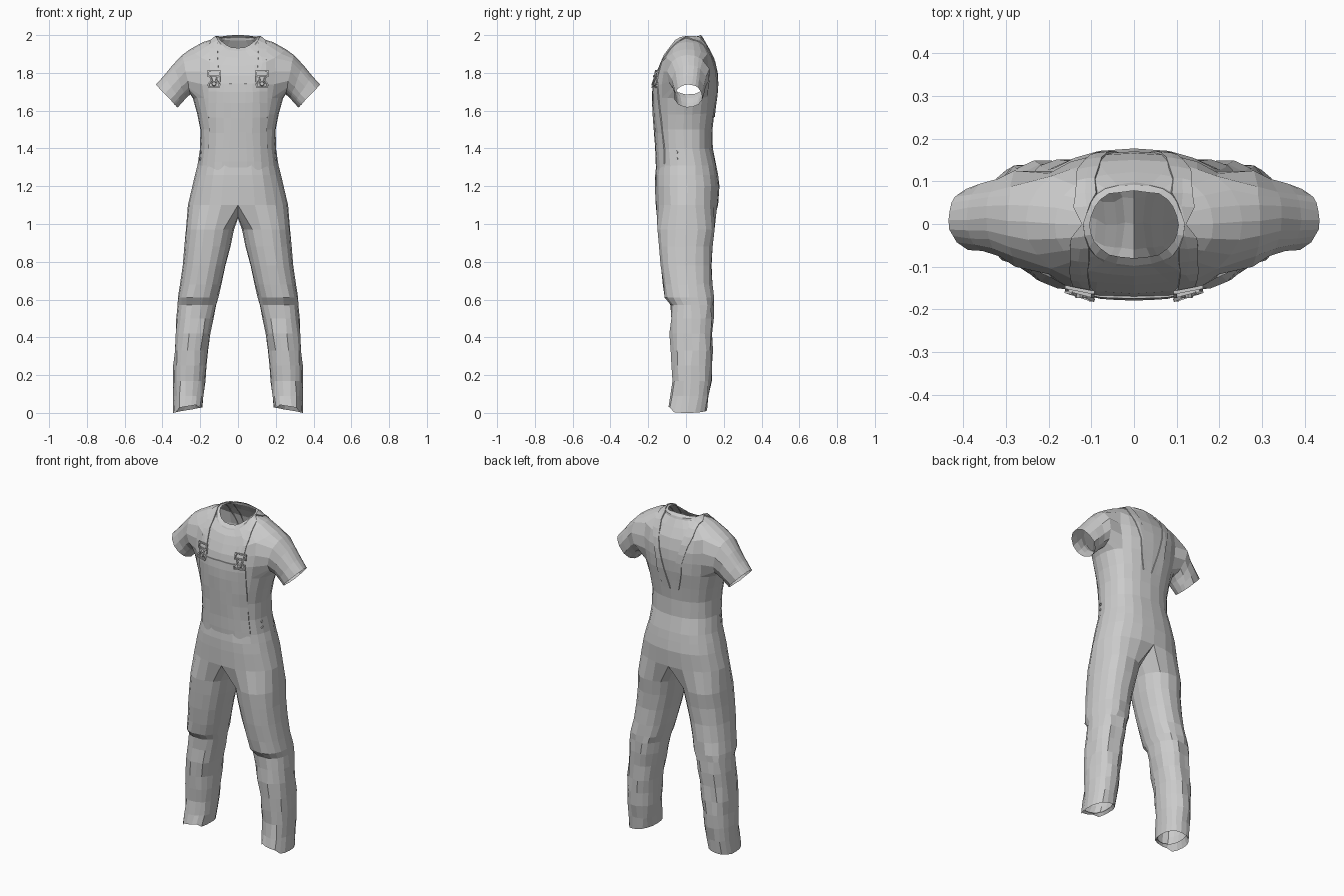
import bpy, bmesh, math, random
from mathutils import Vector
from mathutils.bvhtree import BVHTree

if "Cube" in bpy.data.objects:
    bpy.data.objects.remove(bpy.data.objects["Cube"])

random.seed(4)


def spow(v, p):
    return math.copysign(abs(v) ** p, v)


def add_object(name, bm, mirror=True):
    me = bpy.data.meshes.new(name)
    bm.to_mesh(me)
    ob = bpy.data.objects.new(name, me)
    bpy.context.collection.objects.link(ob)
    if mirror:
        m = ob.modifiers.new("Mirror", "MIRROR")
        m.merge_threshold = 0.001
    return ob


# ---- Body: half torso, leg and sleeve in one sheet, mirrored ----
bm = bmesh.new()
N = 12


def torso_ring(w, yf, yb, zf, zs, zb):
    ring = []
    yc = (yf + yb) / 2
    for i in range(N + 1):
        t = math.pi * (i / N - 0.5)
        c, s = max(0, math.cos(t)), math.sin(t)
        x = 0 if i in (0, N) else w * c ** 0.8
        z = zs * c * c + (zf if s < 0 else zb) * s * s
        ring.append(bm.verts.new((x, yc + (yb - yf) / 2 * spow(s, 0.92), z)))
    return ring


def skin(a, b, closed=False, skip=()):
    n = len(a)
    for i in range(n if closed else n - 1):
        if i not in skip:
            j = (i + 1) % n
            bm.faces.new((a[i], a[j], b[j], b[i]))


# width, front y, back y, front z, side z, back z
torso = [torso_ring(*r) for r in (
    (.265, -.16, .17, 1.10, 1.10, 1.10),
    (.24, -.165, .177, 1.2, 1.2, 1.2),
    (.226, -.163, .17, 1.26, 1.26, 1.26),
    (.213, -.158, .16, 1.31, 1.31, 1.31),
    (.20, -.158, .142, 1.40, 1.40, 1.40),
    (.20, -.166, .14, 1.50, 1.50, 1.50),
    (.214, -.172, .15, 1.58, 1.58, 1.59),
    (.238, -.176, .163, 1.67, 1.665, 1.68),
    (.25, -.172, .17, 1.73, 1.75, 1.75),
    (.26, -.163, .166, 1.785, 1.83, 1.81),
    (.255, -.143, .15, 1.835, 1.925, 1.875),
    (.185, -.122, .122, 1.88, 1.963, 1.93),
    (.122, -.10, .098, 1.908, 1.982, 1.972),
    (.118, -.098, .092, 1.915, 1.99, 1.985),
    (.103, -.08, .078, 1.932, 1.988, 2.0))]
LO, HI, C0, C1 = 7, 10, 3, 9          # armhole rows and columns
for k in range(len(torso) - 1):
    skin(torso[k], torso[k + 1], skip=range(C0, C1) if LO <= k < HI else ())

# leg: torso edge plus crotch seam leads into 18-sided rings
crotch = [bm.verts.new((0, y, z)) for y, z in
          ((.11, 1.065), (.06, 1.04), (0, 1.03), (-.06, 1.04), (-.11, 1.065))]
prev = torso[0] + crotch
for z, xi, xo, yf, yb in (
        (.97, .022, .277, -.152, .155), (.88, .040, .283, -.145, .140),
        (.78, .065, .292, -.137, .135), (.68, .087, .306, -.122, .140),
        (.61, .105, .320, -.112, .145), (.57, .115, .322, -.085, .145),
        (.50, .130, .326, -.082, .145), (.42, .146, .331, -.085, .142),
        (.33, .160, .336, -.078, .140), (.25, .168, .340, -.076, .138),
        (.17, .174, .342, -.072, .133), (.09, .180, .343, -.080, .125),
        (.015, .187, .345, -.095, .110), (.045, .20, .332, -.08, .095)):
    ring = []
    for i in range(18):
        t = math.radians(-120 + 20 * i)
        s = spow(math.sin(t), .9)
        zz = z
        if z == .015:                  # hem dips toward the middle of the sole
            zz = .015 * (1 - math.cos(t)) + (.02 if s < -.7 else 0)
        ring.append(bm.verts.new(((xi + xo) / 2 + (xo - xi) / 2 * spow(math.cos(t), .85),
                                  (yf + yb) / 2 + (yb - yf) / 2 * s, zz)))
    skin(prev, ring, closed=True)
    prev = ring

# sleeve: armhole loop leads into tilted rings
loop = ([torso[LO][i] for i in range(C0, C1 + 1)]
        + [torso[k][C1] for k in range(LO + 1, HI)]
        + [torso[HI][i] for i in range(C1, C0 - 1, -1)]
        + [torso[k][C0] for k in range(HI - 1, LO, -1)])
phis = [math.atan2((v.co.z - 1.785) / .12, (v.co.y - .01) / .12) for v in loop]
prev = loop
for xt, zt, xb, zb, yf, yb in (
        (.295, 1.895, .252, 1.685, -.10, .128), (.345, 1.842, .275, 1.665, -.077, .11),
        (.392, 1.785, .298, 1.64, -.066, .097), (.435, 1.738, .320, 1.617, -.062, .088)):
    c = Vector(((xt + xb) / 2, (yf + yb) / 2, (zt + zb) / 2))
    up = Vector(((xt - xb) / 2, 0, (zt - zb) / 2))
    ring = [bm.verts.new(c + up * math.sin(p) + Vector((0, (yb - yf) / 2 * math.cos(p), 0)))
            for p in phis]
    skin(prev, ring, closed=True)
    prev = ring

# cloth wrinkles
for v in bm.verts:
    a = .006 if .05 < v.co.z < .62 else .003
    if v.co.x > .001:
        v.co.x += random.uniform(-a, a) * .6
        v.co.y += random.uniform(-a, a)
bmesh.ops.recalc_face_normals(bm, faces=bm.faces)
bvh = BVHTree.FromBMesh(bm)
add_object("overalls_body", bm)


# ---- Cloth strips laid on the body ----
def lay_on_body(name, rows):
    """rows: lists of (point outside the body, lift)"""
    b = bmesh.new()
    grid = []
    for row in rows:
        line = []
        for p, lift in row:
            hit = bvh.find_nearest(p)[0]
            co = hit + (p - hit).normalized() * lift
            if p.x == 0:
                co.x = 0
            line.append(b.verts.new(co))
        grid.append(line)
    for r, s in zip(grid, grid[1:]):
        for i in range(len(r) - 1):
            b.faces.new((r[i], r[i + 1], s[i + 1], s[i]))
    bmesh.ops.recalc_face_normals(b, faces=b.faces)
    return add_object(name, b)


# shoulder strap, from buckle over the shoulder to the middle of the back
path = [Vector(p) for p in (
    (.127, -.20, 1.76), (.13, -.20, 1.83), (.135, -.17, 1.92), (.14, -.09, 2.01),
    (.14, 0, 2.05), (.13, .10, 2.02), (.115, .18, 1.93), (.09, .21, 1.8),
    (.06, .21, 1.68), (.032, .21, 1.56))]
fine = []
for a, b in zip(path, path[1:]):
    fine += [a, a.lerp(b, .5)]
fine.append(path[-1])
lay_on_body("shoulder_strap", [
    [(p + Vector((dx, 0, 0)), lift) for dx, lift in
     ((-.026, -.003), (-.025, .005), (0, .005), (.025, .005), (.026, -.003))] for p in fine])

# front bib
bib = ((1.752, .155, -.003), (1.75, .155, .005), (1.70, .16, .005), (1.64, .162, .005),
       (1.56, .168, .005), (1.48, .178, .005), (1.40, .19, .005), (1.33, .2, .003), (1.28, .205, -.004))
lay_on_body("front_bib", [
    [(Vector((w * f, -.21 + .06 * f ** 3, z)), lift if f < 1 else -.003)
     for f in (0, .25, .5, .75, .985, 1)] for z, w, lift in bib])


# ---- Buckles and side buttons ----
def front_point(x, z, lift):
    hit = bvh.ray_cast(Vector((x, -1, z)), Vector((0, 1, 0)))[0]
    return Vector((x, hit.y - lift, z))


def bar(b, p, q, t):
    d = q - p
    m = d.to_track_quat("Z", "Y").to_matrix().to_4x4()
    m.translation = (p + q) / 2
    res = bmesh.ops.create_cube(b, size=1)["verts"]
    bmesh.ops.scale(b, vec=(t, t, d.length + t * .8), verts=res)
    bmesh.ops.transform(b, matrix=m, verts=res)


bk = bmesh.new()
X = .127
frame = [(-.03, 1.81), (.03, 1.81), (.03, 1.782), (-.03, 1.782)]
wire = [(-.02, 1.782), (-.012, 1.762), (-.03, 1.738), (-.026, 1.725),
        (.026, 1.725), (.03, 1.738), (.012, 1.762), (.02, 1.782)]
for pts, closed in ((frame, True), (wire, False)):
    co = [front_point(X + x, z, .012) for x, z in pts]
    for p, q in zip(co, co[1:] + co[:1] if closed else co[1:]):
        bar(bk, p, q, .008)


def button(b, loc, direction, r):
    m = direction.to_track_quat("Z", "Y").to_matrix().to_4x4()
    m.translation = loc
    bmesh.ops.create_cone(b, cap_ends=True, segments=8, radius1=r, radius2=r * .8,
                          depth=.01, matrix=m)


button(bk, front_point(X, 1.743, .011), Vector((0, -1, 0)), .013)
add_object("strap_buckle", bk)

sb = bmesh.new()
for z in (1.345, 1.38):
    hit = bvh.ray_cast(Vector((1, -.05, z)), Vector((-1, 0, 0)))[0]
    button(sb, hit, Vector((1, -.2, 0)), .009)
add_object("side_button", sb)
